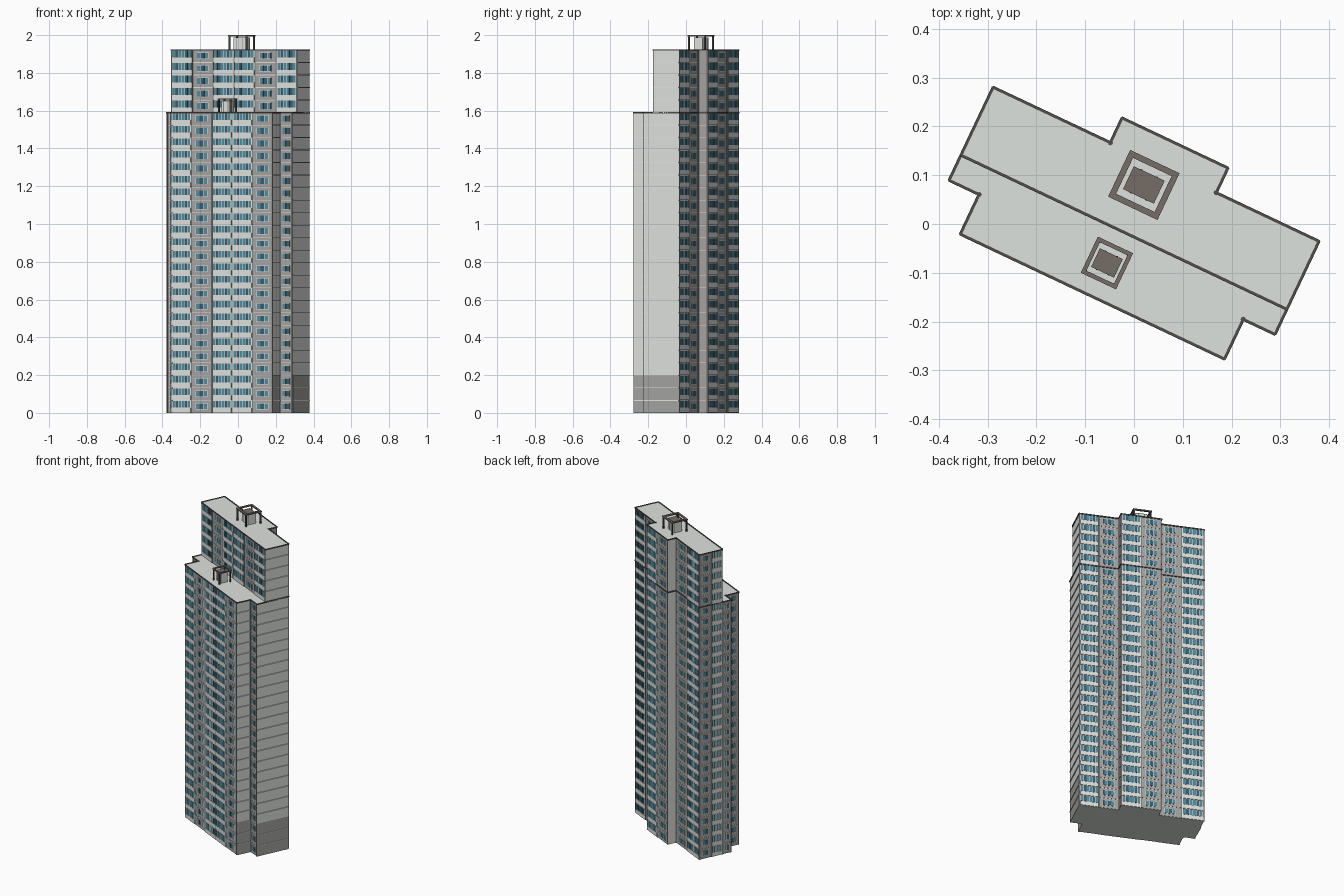
import bpy, bmesh, math
from mathutils import Matrix, Vector

cube = bpy.data.objects.get("Cube")
if cube:
    bpy.data.objects.remove(cube, do_unlink=True)

TURN = Matrix.Rotation(math.radians(-25.3), 4, 'Z')
FLOOR = 1.59 / 24
LOW, HIGH = 24, 29


def material(name, r, g, b):
    m = bpy.data.materials.new(name)
    m.use_nodes = True
    m.diffuse_color = (r, g, b, 1)
    m.node_tree.nodes["Principled BSDF"].inputs["Base Color"].default_value = (r, g, b, 1)
    return m


LIGHT = material("light concrete", .73, .76, .73)
PANEL = material("grey panel", .38, .37, .355)
BASE = material("base grey", .37, .37, .36)
TRIM = material("dark trim", .08, .073, .068)
PILASTER = material("pilaster grey brown", .24, .225, .21)
BROWN = material("roof brown", .18, .15, .13)
GLASS = material("blue glass", .085, .26, .34)
SHADE = material("dark glass", .045, .11, .15)
FRAME = material("white frame", .78, .79, .78)

parts = {}


def part(name, mat):
    if name not in parts:
        parts[name] = (bmesh.new(), mat)
    return parts[name][0]


def box(bm, mx, t0, t1, n0, n1, z0, z1):
    """Box in a wall frame: t along the wall, n outward, z up."""
    v = [bm.verts.new(mx @ Vector((t, n, z)))
         for z in (z0, z1) for t, n in ((t0, n0), (t1, n0), (t1, n1), (t0, n1))]
    bm.faces.new(v[:4])
    bm.faces.new(v[4:])
    for i in range(4):
        j = (i + 1) % 4
        bm.faces.new((v[i], v[j], v[j + 4], v[i + 4]))


def prism(bm, outline, z0, z1):
    rings = [[bm.verts.new(TURN @ Vector((x, y, z))) for x, y in outline] for z in (z0, z1)]
    bm.faces.new(rings[0])
    bm.faces.new(rings[1])
    for i in range(len(outline)):
        j = (i + 1) % len(outline)
        bm.faces.new((rings[0][i], rings[0][j], rings[1][j], rings[1][i]))


def wall_frame(a, b):
    """Matrix whose x runs from a to b and whose y points out of the building."""
    a, b = Vector((*a, 0)), Vector((*b, 0))
    d = (b - a).normalized()
    n = Vector((d.y, -d.x, 0))
    mx = Matrix((d, n, (0, 0, 1))).transposed().to_4x4()
    return TURN @ Matrix.Translation(a) @ mx, (b - a).length


def panes(mx, t0, t1, n, z0, z1, count):
    step = (t1 - t0) / count
    for i in range(count):
        name, mat = ("dark_panes", SHADE) if i % 3 == 1 else ("blue_panes", GLASS)
        box(part(name, mat), mx, t0 + i * step + .0012, t0 + (i + 1) * step - .0012,
            0, n, z0, z1)


def window_cell(mx, t0, t1, z):
    w, mid = t1 - t0, (t0 + t1) / 2
    half = min(w * .3, .034)
    box(part("facade_panels", PANEL), mx, t0 + .003, t1 - .003, 0, .0015, z + .0015, z + FLOOR - .0015)
    box(part("window_frames", FRAME), mx, mid - half, mid + half, 0, .003, z + .018, z + .052)
    panes(mx, mid - half + .001, mid + half - .001, .004, z + .02, z + .05, 3 if w > .08 else 2)


def balcony_cell(mx, t0, t1, z):
    a, b = t0 + .004, t1 - .004
    box(part("balcony_parapets", LIGHT), mx, a, b, 0, .004, z + .001, z + .026)
    box(part("balcony_frames", FRAME), mx, a + .002, b - .002, 0, .002, z + .026, z + .064)
    panes(mx, a + .003, b - .003, .003, z + .0275, z + .0625, 6)


def plain_cell(mx, t0, t1, z):
    box(part("facade_panels", PANEL), mx, t0 + .002, t1 - .002, 0, .0015, z + .001, z + FLOOR - .001)


def blank_cell(mx, t0, t1, z):
    # End wall: dark lowest storeys and thin ledges between the floors
    if z < FLOOR * 2.5:
        box(part("end_wall_base", BASE), mx, t0, t1, 0, .002, z, z + FLOOR)
    if z > 0:
        box(part("floor_ledges", FRAME), mx, t0, t1, 0, .005, z - .002, z + .002)


CELLS = {"W": window_cell, "B": balcony_cell, "P": plain_cell, "E": blank_cell}


def facade(a, b, bays, first, last):
    mx, length = wall_frame(a, b)
    step = length / len(bays)
    for i, kind in enumerate(bays):
        for f in range(first, last):
            CELLS[kind](mx, i * step, (i + 1) * step, f * FLOOR)
    if "E" in bays:
        return
    for i in range(len(bays) + 1):
        t = min(max(i * step, .003), length - .003)
        box(part("pilasters", PILASTER), mx, t - .003, t + .003, 0, .003,
            first * FLOOR, last * FLOOR)


# Plan levels, along the length and across the depth
L, R = -.379, .356
SL, SR = -.311, .284
BL, BR = -.113, .123
FRONT, STEP, SPLIT, BACK, BUMP = -.169, -.079, -.022, .128, .184

front_plan = [(L, SPLIT), (L, STEP), (SL, STEP), (SL, FRONT), (SR, FRONT), (SR, STEP),
              (R, STEP), (R, SPLIT)]
back_plan = [(L, SPLIT), (R, SPLIT), (R, BACK), (BR, BACK), (BR, BUMP), (BL, BUMP),
             (BL, BACK), (L, BACK)]
prism(part("front_block", LIGHT), front_plan, 0, LOW * FLOOR)
prism(part("back_block", LIGHT), back_plan, 0, HIGH * FLOOR)

# Facades
facade((SL, FRONT), (SR, FRONT), "BWBBW", 0, LOW)
facade((L, STEP), (SL, STEP), "W", 0, LOW)
facade((SR, STEP), (R, STEP), "W", 0, LOW)
facade((SL, STEP), (SL, FRONT), "W", 0, LOW)
facade((L, SPLIT), (R, SPLIT), "BWBBWB", LOW, HIGH)
facade((R, BACK), (BR, BACK), "BW", 0, HIGH)
facade((BR, BUMP), (BL, BUMP), "BW", 0, HIGH)
facade((BL, BACK), (L, BACK), "WB", 0, HIGH)
facade((L, BACK), (L, SPLIT), "WB", 0, HIGH)
facade((L, SPLIT), (L, STEP), "W", 0, LOW)
facade((BR, BACK), (BR, BUMP), "P", 0, HIGH)
facade((SR, FRONT), (SR, STEP), "E", 0, LOW)
facade((R, STEP), (R, SPLIT), "E", 0, LOW)
facade((R, SPLIT), (R, BACK), "E", 0, HIGH)

# Dark edging round both roofs, the lower one carried on round the back
for plan, floors in ((front_plan, LOW), (back_plan, LOW), (back_plan, HIGH)):
    top = floors * FLOOR
    for i, a in enumerate(plan):
        b = plan[(i + 1) % len(plan)]
        if floors == LOW and a[1] == b[1] == SPLIT:
            continue
        mx, length = wall_frame(a, b)
        box(part("roof_edging", TRIM), mx, -.003, length + .003, -.001, .005, top - .004, top + .003)


def roof_house(cx, cy, z, top, w, d, iw, idp):
    # Lift house with a raised open square frame on corner posts
    mx = TURN @ Matrix.Translation((cx, cy, 0))
    w, d, iw, idp = w / 2, d / 2, iw / 2, idp / 2
    box(part("lift_house_walls", LIGHT), mx, -iw, iw, -idp, idp, z, top - .016)
    box(part("lift_house_roofs", BROWN), mx, -iw, iw, -idp, idp, top - .016, top - .012)
    frame = part("roof_frames", BROWN)
    bar = w * .22
    for s in (-1, 1):
        y0, y1 = sorted((s * d, s * (d - bar)))
        x0, x1 = sorted((s * w, s * (w - bar)))
        box(frame, mx, -w, w, y0, y1, top - .007, top)
        box(frame, mx, x0, x1, bar - d, d - bar, top - .007, top)
        for q in (-1, 1):
            px, py = s * (w - .006), q * (d - .006)
            box(part("roof_posts", TRIM), mx, px - .004, px + .004, py - .004, py + .004, z, top - .007)
        box(part("lift_house_ribs", PILASTER), mx, s * iw * .5 - .002, s * iw * .5 + .002,
            -idp - .001, idp + .001, z, top - .016)


roof_house(-.016, .081, HIGH * FLOOR, 2, .112, .106, .07, .052)
roof_house(-.016, -.096, LOW * FLOOR, 1.665, .08, .082, .052, .042)

# Turn the collected parts into objects
for name, (bm, mat) in parts.items():
    bmesh.ops.recalc_face_normals(bm, faces=bm.faces)
    mesh = bpy.data.meshes.new(name)
    bm.to_mesh(mesh)
    bm.free()
    mesh.materials.append(mat)
    bpy.context.collection.objects.link(bpy.data.objects.new(name, mesh))
